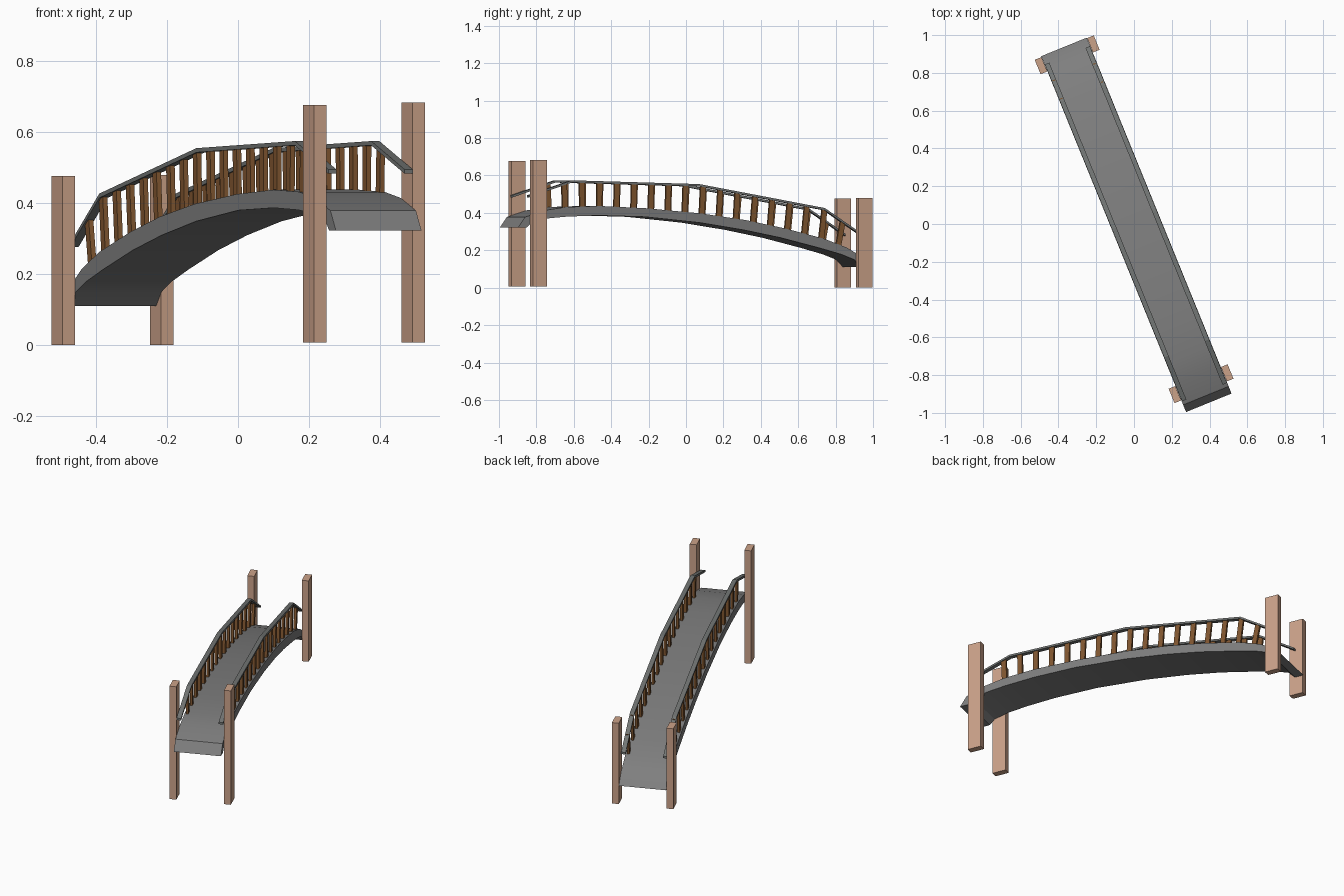
import bpy, bmesh, math
from mathutils import Matrix, Vector

if "Cube" in bpy.data.objects:
    bpy.data.objects.remove(bpy.data.objects["Cube"])

# Whole bridge is built along local y (u), across local x (v), then turned about z
TURN = Matrix.Rotation(math.radians(22.15), 4, 'Z')
MID = 0.01          # centre line offset across the bridge
HALF = 0.13         # half deck width


def material(name, rgb):
    m = bpy.data.materials.new(name)
    m.diffuse_color = (*rgb, 1)
    m.use_nodes = True
    m.node_tree.nodes["Principled BSDF"].inputs["Base Color"].default_value = m.diffuse_color
    return m


GREY = material("deck grey", (0.21, 0.21, 0.21))
RAIL = material("rail grey", (0.17, 0.18, 0.175))
BROWN = material("baluster brown", (0.22, 0.095, 0.03))
TAN = material("post tan", (0.60, 0.36, 0.25))


def finish(bm, name, mat):
    bmesh.ops.recalc_face_normals(bm, faces=bm.faces)
    bm.transform(TURN)
    me = bpy.data.meshes.new(name)
    bm.to_mesh(me)
    bm.free()
    me.materials.append(mat)
    ob = bpy.data.objects.new(name, me)
    bpy.context.collection.objects.link(ob)
    return ob


def sweep(bm, profile, v0, v1):
    """Extrude a closed (u, z) strip, given as upper and lower rows, from v0 to v1."""
    upper, lower = profile
    rows = [[bm.verts.new((v, u, z)) for u, z in line]
            for line in (upper, lower) for v in (v0, v1)]
    a, b, c, d = rows       # upper left, upper right, lower left, lower right
    for i in range(len(upper) - 1):
        for p, q in ((a, b), (b, d), (d, c), (c, a)):
            bm.faces.new((p[i], p[i + 1], q[i + 1], q[i]))
    for i in (0, -1):
        bm.faces.new((a[i], b[i], d[i], c[i]))


def interp(line, u):
    for (u0, z0), (u1, z1) in zip(line, line[1:]):
        if u0 <= u <= u1:
            return z0 + (z1 - z0) * (u - u0) / (u1 - u0)
    return line[-1][1]


# Arched deck, ends cut off level
TOP = [(-1.026, .322), (-.985, .378), (-.87, .414), (-.75, .431), (-.56, .437),
       (-.29, .425), (.03, .397), (.29, .361), (.51, .318), (.74, .262),
       (.87, .215), (.955, .168), (1.008, .11)]
BOTTOM = [(-.975, .322), (-.945, .352), (-.86, .370), (-.745, .380), (-.56, .386),
          (-.295, .379), (.02, .348), (.275, .309), (.49, .267), (.715, .212),
          (.84, .178), (.915, .150), (.955, .11)]
bm = bmesh.new()
sweep(bm, (TOP, BOTTOM), MID - HALF, MID + HALF)
deck = finish(bm, "arched_deck", GREY)
bpy.context.view_layer.objects.active = deck
deck.select_set(True)
bpy.ops.object.shade_smooth_by_angle(angle=math.radians(30))

# Handrails and balusters on both sides
RAIL_LINE = [(-.965, .488), (-.715, .568), (.02, .548), (.745, .420), (.96, .282)]
for side, label in ((-1, "left"), (1, "right")):
    v = MID + side * 0.116
    bm = bmesh.new()
    sweep(bm, ([(u, z + .006) for u, z in RAIL_LINE],
               [(u, z - .006) for u, z in RAIL_LINE]), v - .0125, v + .0125)
    finish(bm, label + "_handrail", RAIL)

    bm = bmesh.new()
    for i in range(17):
        u = -.75 + i * .0985
        z0 = interp(TOP, u) - .012
        slope = (interp(TOP, u + .05) - interp(TOP, u - .05)) / .1
        lean = -slope * 0.5
        ut = u + lean * .14
        z1 = interp(RAIL_LINE, ut)
        sweep(bm, ([(u - .015, z0), (ut - .015, z1)],
                   [(u + .015, z0), (ut + .015, z1)]), v - .007, v + .007)
    finish(bm, label + "_balusters", BROWN)

# Four end posts standing against the deck sides
for name, side, u, z0, z1 in (("front_left_post", -1, -.918, .007, .676),
                              ("front_right_post", 1, -.916, .007, .682),
                              ("back_left_post", -1, .962, 0, .476),
                              ("back_right_post", 1, .964, 0, .479)):
    bm = bmesh.new()
    bmesh.ops.create_cube(bm, size=1)
    bmesh.ops.scale(bm, vec=(.038, .082, z1 - z0), verts=bm.verts)
    bmesh.ops.translate(bm, vec=Vector((MID + side * .15, u, (z0 + z1) / 2)), verts=bm.verts)
    finish(bm, name, TAN)
